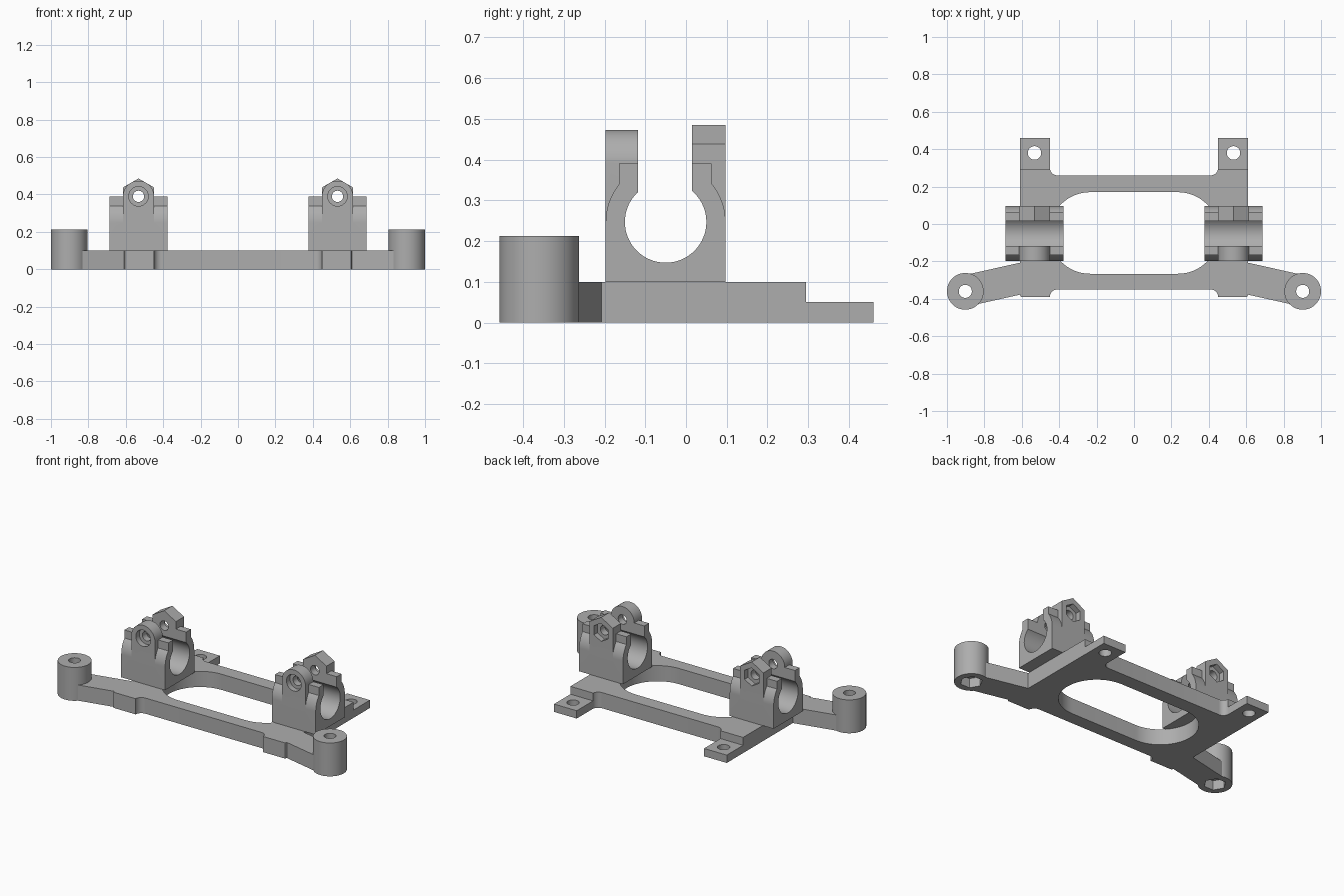
import bpy, bmesh, math
from mathutils import Vector

cube = bpy.data.objects.get("Cube")
if cube:
    bpy.data.objects.remove(cube, do_unlink=True)

grey = bpy.data.materials.new("plain grey")
grey.use_nodes = True
colour = (0.42, 0.42, 0.42, 1)
grey.diffuse_color = colour
grey.node_tree.nodes["Principled BSDF"].inputs["Base Color"].default_value = colour


def prism(name, points, axis, lo, hi):
    """Extrude a 2D profile along an axis from lo to hi."""
    place = {"x": lambda a, b: (lo, a, b),
             "y": lambda a, b: (a, lo, b),
             "z": lambda a, b: (a, b, lo)}[axis]
    bm = bmesh.new()
    face = bm.faces.new([bm.verts.new(place(a, b)) for a, b in points])
    moved = bmesh.ops.extrude_face_region(bm, geom=[face])["geom"]
    shift = Vector([hi - lo if axis == c else 0 for c in "xyz"])
    bmesh.ops.translate(bm, vec=shift,
                        verts=[v for v in moved if isinstance(v, bmesh.types.BMVert)])
    bmesh.ops.recalc_face_normals(bm, faces=bm.faces)
    mesh = bpy.data.meshes.new(name)
    bm.to_mesh(mesh)
    bm.free()
    mesh.materials.append(grey)
    obj = bpy.data.objects.new(name, mesh)
    bpy.context.collection.objects.link(obj)
    return obj


def arc(a, b, r, start=0, end=360, n=48):
    """Points on an arc; a full turn leaves out the repeated last point."""
    count = n if end - start == 360 else n + 1
    angles = [math.radians(start + (end - start) * i / n) for i in range(count)]
    return [(a + r * math.cos(t), b + r * math.sin(t)) for t in angles]


def hexagon(a, b, r, turn=0):
    return arc(a, b, r, turn, turn + 360, 6)


def rect(a0, a1, b0, b1):
    return [(a0, b0), (a1, b0), (a1, b1), (a0, b1)]


def combine(target, tools, operation):
    """Boolean each tool into the target, then delete the tool."""
    bpy.context.view_layer.objects.active = target
    for tool in tools:
        mod = target.modifiers.new("combine", "BOOLEAN")
        mod.operation, mod.object, mod.solver = operation, tool, "EXACT"
        bpy.ops.object.modifier_apply(modifier=mod.name)
        bpy.data.objects.remove(tool, do_unlink=True)


def finish(obj):
    bpy.ops.object.select_all(action="DESELECT")
    obj.select_set(True)
    bpy.context.view_layer.objects.active = obj
    bpy.ops.object.shade_smooth_by_angle(angle=math.radians(30))


MID = 0.532           # x of each clamp and mounting tab
POST = (0.902, -0.36)  # centre of each corner post

# Base plate: half outline from back centre to front centre, then mirrored
half = arc(0.41, 0.30, 0.04, -90, 0, 8)
half += [(0.45, 0.46), (0.61, 0.46), (0.61, -0.207), (0.9, -0.272), POST,
         (0.84, -0.429), (0.61, -0.378), (0.605, -0.39)]
half += arc(0.41, -0.39, 0.04, 0, 90, 8)
outline = half + [(-x, y) for x, y in reversed(half)]
plate = prism("base_plate", outline, "z", 0, 0.1)

# Corner posts
combine(plate, [prism("post", arc(s * POST[0], POST[1], 0.098), "z", 0, 0.213)
                for s in (1, -1)], "UNION")

# Central slot, lowered tabs, screw holes and nut pockets
slot = arc(0.235, -0.048, 0.218, -90, 90) + arc(-0.235, -0.048, 0.218, 90, 270)
cuts = [prism("slot", slot, "z", -0.1, 0.3),
        prism("tab_step", rect(-1, 1, 0.295, 0.6), "z", 0.05, 0.3)]
for s in (1, -1):
    cuts += [prism("tab_hole", arc(s * MID, 0.38, 0.036), "z", -0.1, 0.3),
             prism("post_hole", arc(s * POST[0], POST[1], 0.035), "z", -0.1, 0.3),
             prism("post_nut", hexagon(s * POST[0], POST[1], 0.065), "z", -0.1, 0.06)]
combine(plate, cuts, "DIFFERENCE")
finish(plate)

# Rod clamps
CY, CZ, R = -0.05, 0.247, 0.147
LUG = 0.39            # height of the clamp screw
for side, s in (("left", 1), ("right", -1)):
    x = s * MID
    x0, x1 = x - 0.155, x + 0.155
    body = [(CY - R, 0.1), (CY + R, 0.1)] + arc(CY, CZ, R, 0, 180)
    clamp = prism(side + "_rod_clamp", body, "x", x0, x1)
    ears = prism("ears", rect(CY - 0.115, CY + 0.113, CZ, LUG), "x", x0, x1)
    # Round lug in front, hexagonal lug behind
    front = arc(x, LUG, 0.083, 0, 180) + [(x - 0.083, 0.2), (x + 0.083, 0.2)]
    back = hexagon(x, LUG, 0.0955, 30)[:3] + [(x - 0.0827, 0.2), (x + 0.0827, 0.2)]
    combine(clamp, [ears, prism("front_lug", front, "y", CY - R, CY),
                    prism("back_lug", back, "y", CY, CY + R)], "UNION")
    combine(clamp, [
        prism("bore", arc(CY, CZ, 0.1, n=64), "x", x0 - 0.1, x1 + 0.1),
        prism("gap", rect(-0.118, 0.015, CZ, 0.6), "x", x0 - 0.1, x1 + 0.1),
        prism("screw_hole", arc(x, LUG, 0.03), "y", -0.4, 0.4),
        prism("head_pocket", arc(x, LUG, 0.052), "y", -0.4, CY - R + 0.035),
        prism("nut_pocket", hexagon(x, LUG, 0.058, 30), "y", CY + R - 0.035, 0.4),
    ], "DIFFERENCE")
    finish(clamp)
